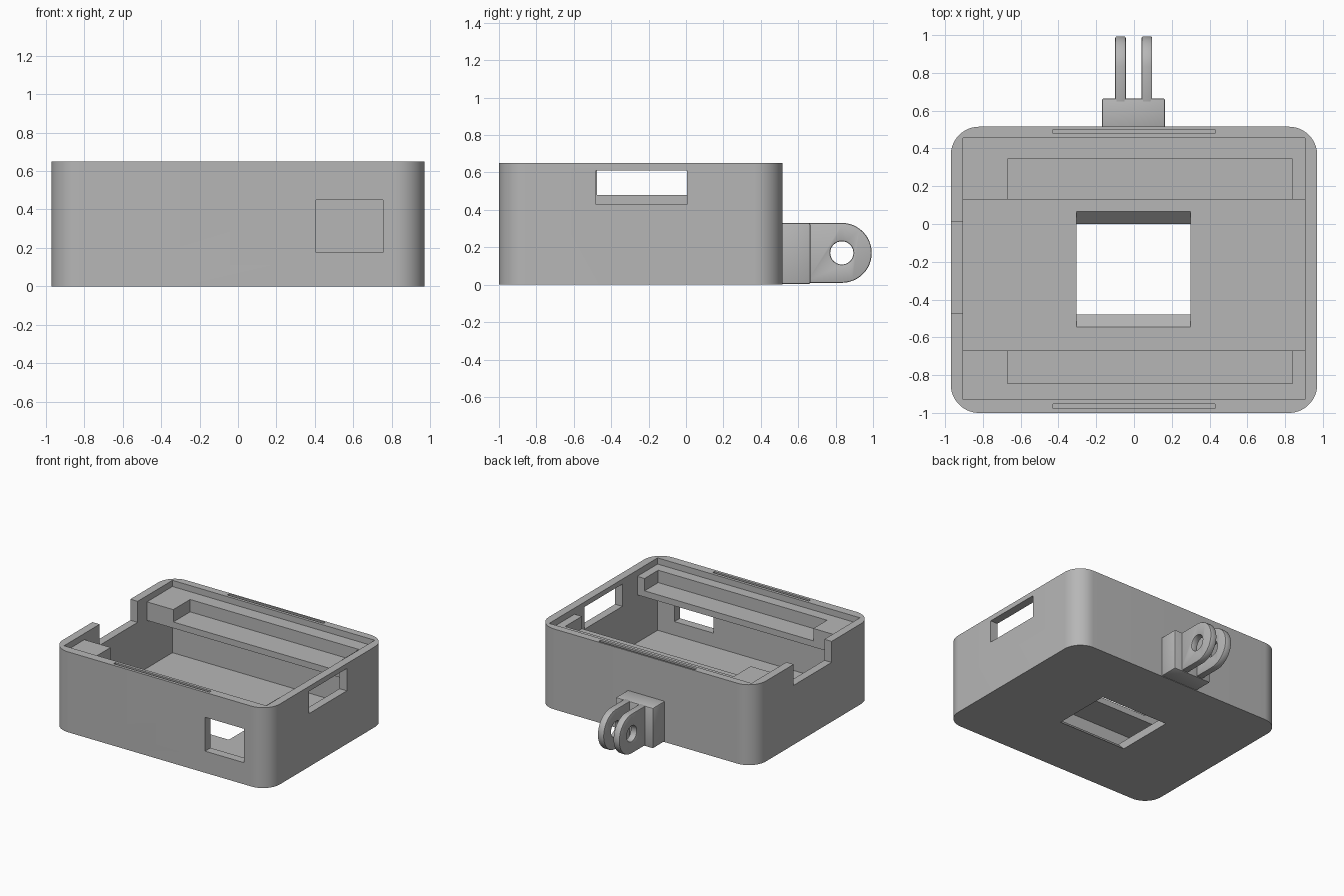
import bpy, bmesh, math
from mathutils import Matrix

cube = bpy.data.objects.get("Cube")
if cube:
    bpy.data.objects.remove(cube, do_unlink=True)

grey = bpy.data.materials.new("plain grey")
grey.use_nodes = True
grey.diffuse_color = (0.47, 0.47, 0.47, 1)
grey.node_tree.nodes["Principled BSDF"].inputs["Base Color"].default_value = grey.diffuse_color


def prism(name, outline, axis, low, high):
    """Extrude a 2D outline along x (outline is y, z) or z (outline is x, y)."""
    bm = bmesh.new()
    put = (lambda p: (low, *p)) if axis == "x" else (lambda p: (*p, low))
    face = bm.faces.new([bm.verts.new(put(p)) for p in outline])
    step = (high - low, 0, 0) if axis == "x" else (0, 0, high - low)
    top = bmesh.ops.extrude_face_region(bm, geom=[face])["geom"]
    bmesh.ops.translate(bm, vec=step, verts=[v for v in top if isinstance(v, bmesh.types.BMVert)])
    bmesh.ops.recalc_face_normals(bm, faces=bm.faces)
    mesh = bpy.data.meshes.new(name)
    bm.to_mesh(mesh)
    bm.free()
    mesh.materials.append(grey)
    obj = bpy.data.objects.new(name, mesh)
    bpy.context.collection.objects.link(obj)
    return obj


def box(name, x, y, z):
    return prism(name, [(x[0], y[0]), (x[1], y[0]), (x[1], y[1]), (x[0], y[1])], "z", *z)


def apply(obj, mod):
    with bpy.context.temp_override(object=obj, active_object=obj, selected_objects=[obj]):
        bpy.ops.object.modifier_apply(modifier=mod.name)


def cut(obj, cutter):
    mod = obj.modifiers.new("cut", "BOOLEAN")
    mod.operation, mod.solver, mod.object = "DIFFERENCE", "EXACT", cutter
    cutter.hide_render = True
    apply(obj, mod)
    bpy.data.objects.remove(cutter, do_unlink=True)


def bevel(obj, width, segments):
    mod = obj.modifiers.new("soft edges", "BEVEL")
    mod.width, mod.segments = width, segments
    mod.limit_method, mod.angle_limit = "ANGLE", math.radians(40)
    apply(obj, mod)


def smooth(obj):
    bpy.ops.object.select_all(action="DESELECT")
    obj.select_set(True)
    bpy.context.view_layer.objects.active = obj
    bpy.ops.object.shade_smooth_by_angle(angle=math.radians(30))


def arc(cx, cy, r, start, end, steps):
    angles = [math.radians(start + (end - start) * i / steps) for i in range(steps + 1)]
    return [(cx + r * math.cos(a), cy + r * math.sin(a)) for a in angles]


# Case body with rounded corners
R, W, FRONT, BACK, TOP = 0.15, 0.97, -1.0, 0.515, 0.65
corners = [(W - R, BACK - R, 0), (R - W, BACK - R, 90), (R - W, FRONT + R, 180), (W - R, FRONT + R, 270)]
case = prism("case", [p for x, y, a in corners for p in arc(x, y, R, a, a + 90, 14)], "z", 0, TOP)

# Hollow under the shelves, opening between them, shelf recesses and the lid lip
inner_x, inner_y = (-0.905, 0.905), (-0.93, 0.455)
cut(case, box("hollow", inner_x, inner_y, (0.065, 0.45)))
cut(case, box("opening", inner_x, (-0.67, 0.13), (0.3, 0.8)))
cut(case, box("recess", (-0.67, 0.84), (-0.845, 0.345), (0.5, 0.8)))
cut(case, box("lip", inner_x, inner_y, (0.6, 0.8)))

# Wall openings: front window, right slot, left notch
cut(case, box("window", (0.405, 0.755), (-1.1, -0.9), (0.175, 0.449)))
cut(case, box("slot", (0.88, 1.1), (-0.48, 0.005), (0.43, 0.61)))
cut(case, box("notch", (-1.1, -0.88), (-0.475, 0.01), (0.48, 0.8)))

# Floor opening, flared towards the inside
flare = [(-0.48, -0.02), (-0.48, 0.0), (-0.565, 0.085), (0.085, 0.085), (0.0, 0.0), (0.0, -0.02)]
cut(case, prism("floor_opening", flare, "x", -0.305, 0.3))

# Snap grooves in the front and back rims
for y in (-0.965, 0.49):
    cut(case, box("groove", (-0.43, 0.43), (y - 0.011, y + 0.011), (0.61, 0.8)))
smooth(case)

# Mount block on the back wall
block = box("mount_block", (-0.17, 0.165), (0.5, 0.665), (0.003, 0.33))
bevel(block, 0.01, 2)
smooth(block)

# Two rounded mount fingers with a bolt hole
tip = arc(0.833, 0.17, 0.16, -90, 90, 24)
for side, x in (("right", -0.0715), ("left", 0.0685)):
    finger = prism(side + "_mount_finger", [(0.64, 0.33)] + [(0.64, 0.01)] + tip, "x", x - 0.028, x + 0.028)
    cut(finger, prism("bolt_hole", arc(0.833, 0.17, 0.062, 0, 348.75, 31), "x", x - 0.1, x + 0.1))
    bevel(finger, 0.01, 2)
    smooth(finger)
